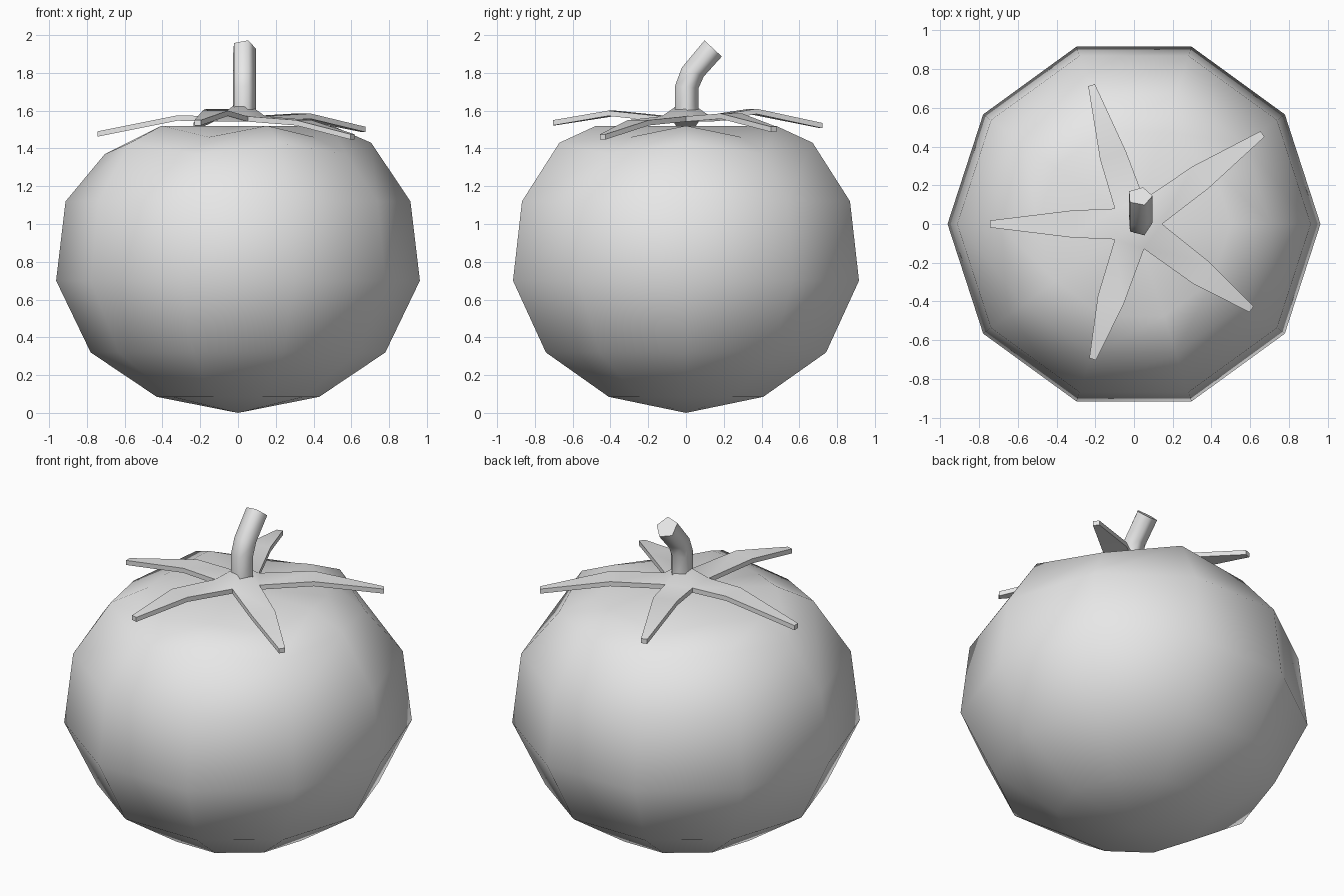
import bpy
import bmesh
from math import sin, cos, radians
from mathutils import Vector

if "Cube" in bpy.data.objects:
    bpy.data.objects.remove(bpy.data.objects["Cube"])

grey = bpy.data.materials.new("plain_grey")
grey.use_nodes = True
grey.diffuse_color = (0.8, 0.8, 0.8, 1)
grey.node_tree.nodes["Principled BSDF"].inputs["Base Color"].default_value = (0.8, 0.8, 0.8, 1)


def polar(radius, degrees, z):
    a = radians(degrees)
    return Vector((radius * cos(a), radius * sin(a), z))


def make_object(name, verts, faces, sharp_angle):
    bm = bmesh.new()
    bv = [bm.verts.new(v) for v in verts]
    for f in faces:
        bm.faces.new([bv[i] for i in f])
    bmesh.ops.recalc_face_normals(bm, faces=bm.faces[:])
    mesh = bpy.data.meshes.new(name)
    bm.to_mesh(mesh)
    bm.free()
    mesh.materials.append(grey)
    obj = bpy.data.objects.new(name, mesh)
    bpy.context.collection.objects.link(obj)
    bpy.ops.object.select_all(action='DESELECT')
    obj.select_set(True)
    bpy.context.view_layer.objects.active = obj
    bpy.ops.object.shade_smooth_by_angle(angle=radians(sharp_angle))
    return obj


def bridge(rings, sides):
    return [(r * sides + i, r * sides + (i + 1) % sides,
             (r + 1) * sides + (i + 1) % sides, (r + 1) * sides + i)
            for r in range(rings - 1) for i in range(sides)]


# Fruit: ten-sided lathe whose shoulder dips at every second vertex
SIDES = 10
profile = [(0.43, 0.085, 0), (0.78, 0.32, 0), (0.963, 0.70, 0),
           (0.913, 1.12, 0), (0.705, 1.43, 0.06), (0.50, 1.52, 0.06)]
verts = [polar(r, 36 * i, z - dip * (i % 2)) for r, z, dip in profile for i in range(SIDES)]
faces = bridge(len(profile), SIDES)
bottom, top = len(verts), len(verts) + 1
last = (len(profile) - 1) * SIDES
verts += [Vector((0, 0, 0)), Vector((0, 0, 1.52))]
for i in range(SIDES):
    j = (i + 1) % SIDES
    faces += [(bottom, j, i), (top, last + i, last + j)]
make_object("fruit_body", verts, faces, 100)

# Calyx: five tapering sepals around a raised hub, with a thin rim
# angle, middle radius and height, tip radius and height
sepals = [(35, 0.42, 1.585, 0.81, 1.515), (107, 0.37, 1.61, 0.75, 1.535),
          (180, 0.32, 1.575, 0.745, 1.49), (253, 0.41, 1.60, 0.73, 1.55),
          (324, 0.43, 1.55, 0.75, 1.475)]
THICK = 0.028
outline = []
for n, (angle, mid_r, mid_z, tip_r, tip_z) in enumerate(sepals):
    side = polar(1, angle + 90, 0)
    mid, tip = polar(mid_r, angle, mid_z), polar(tip_r, angle, tip_z)
    outline += [polar(0.135, 72 * n, 1.57) + Vector((0.01, 0, 0)),
                mid - side * 0.07, tip - side * 0.018,
                tip + side * 0.018, mid + side * 0.07]
count = len(outline)
upper = outline + [Vector((0.02, 0, 1.66))]
verts = upper + [v - Vector((0, 0, THICK)) for v in upper]
sheet = []
for n in range(5):
    a, b = 5 * n, (5 * n + 5) % count
    sheet += [(a, b, count), (a, a + 1, a + 4, b), (a + 1, a + 2, a + 3, a + 4)]
faces = sheet + [tuple(i + count + 1 for i in reversed(f)) for f in sheet]
for i in range(count):
    j = (i + 1) % count
    faces.append((i, j, j + count + 1, i + count + 1))
make_object("calyx", verts, faces, 50)

# Stem: five-sided tube that bends towards the back; y, z and tilt per ring
path = [(0.003, 1.56, 0), (0.003, 1.725, 5), (0.035, 1.805, 22), (0.143, 1.93, 43)]
verts = []
for y, z, tilt in path:
    t = radians(-tilt)
    for i in range(5):
        p = polar(0.066, 3 + 72 * i, 0)
        verts.append(Vector((0.03 + p.x, y + p.y * cos(t), z - p.y * sin(t))))
# Raise the back of each tilted ring to face along the bend
for r, (y, z, tilt) in enumerate(path):
    for v in verts[5 * r:5 * r + 5]:
        v.z = 2 * z - v.z
faces = bridge(len(path), 5) + [(4, 3, 2, 1, 0), tuple(range(15, 20))]
make_object("stem", verts, faces, 80)
